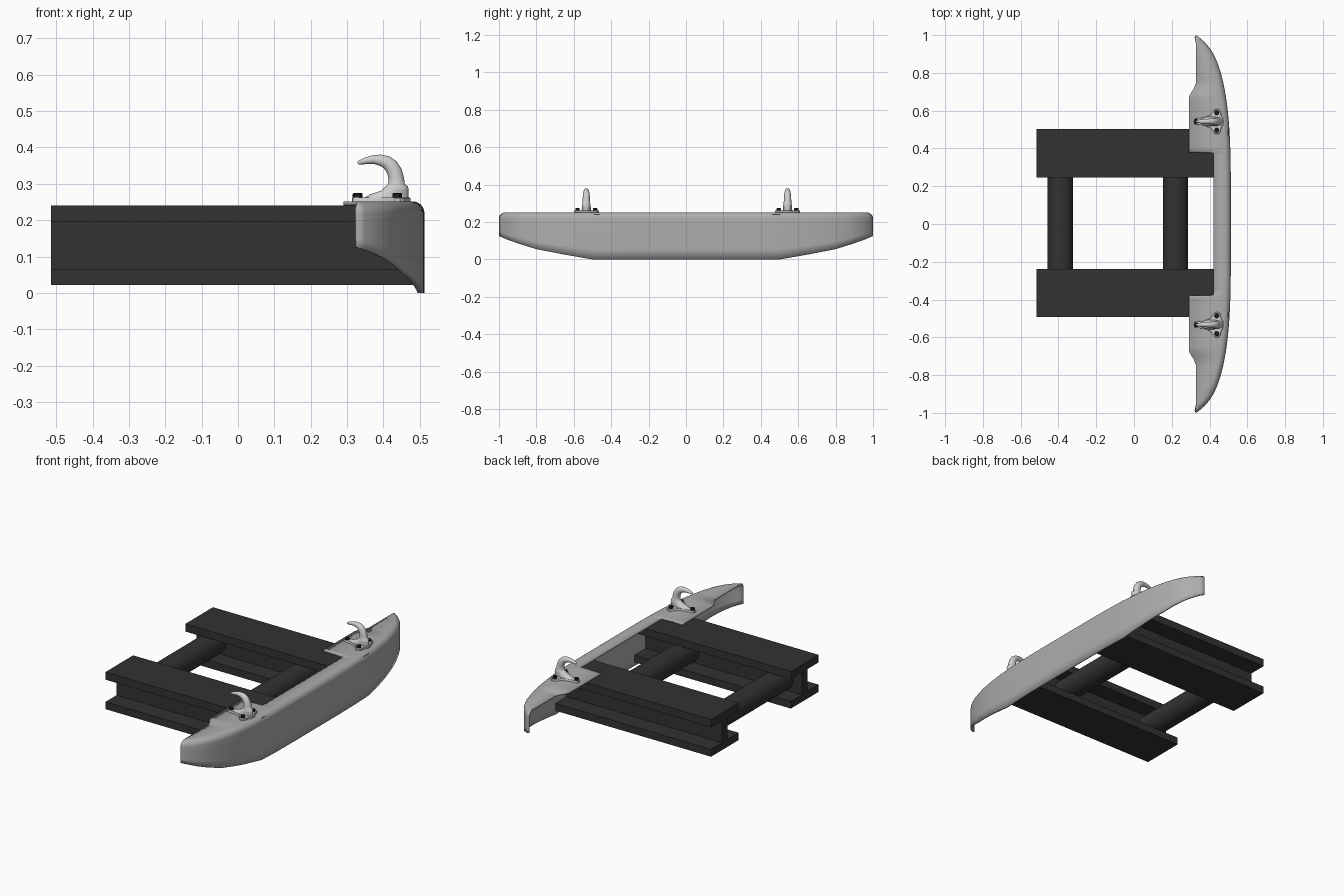
import bpy, bmesh, math
from mathutils import Vector

if "Cube" in bpy.data.objects:
    bpy.data.objects.remove(bpy.data.objects["Cube"])

Y0 = 0.005  # frame and hooks sit a hair off the bumper's centre line


def material(name, v):
    m = bpy.data.materials.new(name)
    m.diffuse_color = (v, v, v, 1)
    m.use_nodes = True
    m.node_tree.nodes["Principled BSDF"].inputs["Base Color"].default_value = m.diffuse_color
    return m


GREY = material("bumper grey", 0.42)
LIGHT = material("cast light grey", 0.62)
DARK = material("frame charcoal", 0.032)
BLACK = material("bolt black", 0.015)


def make(name, verts, faces, mat, smooth=None, fix=True):
    me = bpy.data.meshes.new(name)
    me.from_pydata([tuple(v) for v in verts], [], faces)
    bm = bmesh.new()
    bm.from_mesh(me)
    bmesh.ops.remove_doubles(bm, verts=bm.verts, dist=1e-5)
    if fix:
        bmesh.ops.recalc_face_normals(bm, faces=bm.faces)
    bm.to_mesh(me)
    bm.free()
    me.materials.append(mat)
    ob = bpy.data.objects.new(name, me)
    bpy.context.collection.objects.link(ob)
    if smooth:
        bpy.ops.object.select_all(action='DESELECT')
        bpy.context.view_layer.objects.active = ob
        ob.select_set(True)
        bpy.ops.object.shade_smooth_by_angle(angle=math.radians(smooth))
    return ob


def loft(name, rings, mat, smooth=None):
    # skin equal-sized closed rings and cap both ends
    n = len(rings[0])
    verts = [p for r in rings for p in r]
    faces = [(k * n + i, k * n + (i + 1) % n, (k + 1) * n + (i + 1) % n, (k + 1) * n + i)
             for k in range(len(rings) - 1) for i in range(n)]
    faces += [tuple(range(n))[::-1], tuple(range(len(verts) - n, len(verts)))]
    return make(name, verts, faces, mat, smooth)


def lerp_table(t, table):
    for (a, b), (c, d) in zip(table, table[1:]):
        if t <= c:
            return b + (d - b) * (t - a) / (c - a)
    return table[-1][1]


# --- bumper shell: sections swept along the curved front contour
TIP = 0.327


def contour(y):
    a = abs(y)
    return 0.513 - 0.128 * a**4 - 0.057 * a**18


def slope(y):
    a = abs(y)
    return -math.copysign(0.512 * a**3 + 1.026 * a**17, y)


INNER = [(0, .422), (.377, .422), (.379, .29), (.665, .29), (.68, .294),
         (.70, .305), (.72, .318), (.745, TIP), (2, TIP)]
BOTTOM = [(0, 0), (.5, 0), (.65, .026), (.8, .055), (.89, .083), (.95, .104), (1, .125)]

half = [i * 0.05 for i in range(1, 20)] + [.377, .379, .665, .68, .72, .745, .87,
                                           .89, .925, .965, .985, 1.0]
half = sorted(half)
stations = [-y for y in reversed(half)] + [0] + half
R, ARC, DROP = 0.033, 6, 4
verts, rows = [], len(stations)
for y in stations:
    s = slope(y)
    n = Vector((1, -s, 0)).normalized()
    sec = []
    zb = lerp_table(abs(y), BOTTOM)
    for k in range(ARC + 1):
        t = k / ARC * math.pi / 2
        p = Vector((contour(y), y, 0)) - n * R * (1 - math.sin(t))
        if p.x < TIP and s:
            p.y += (TIP - p.x) / s
            p.x = TIP
        sec.append(Vector((p.x, p.y, 0.252 - R * (1 - math.cos(t)))))
    edge = sec[0]
    xi = min(lerp_table(abs(y), INNER), edge.x)
    sec.insert(0, Vector((xi, edge.y if abs(y) > .9 else y, 0.252)))
    if abs(y) <= .9:
        sec[1].y = y
    low, top = sec[-1].copy(), 0.252 - R
    for k in range(1, DROP + 1):
        sec.append(Vector((low.x, low.y, top + (zb - top) * k / DROP)))
    verts += sec
m = len(sec)
faces = [(i * m + j, i * m + j + 1, (i + 1) * m + j + 1, (i + 1) * m + j)
         for i in range(rows - 1) for j in range(m - 1)]
bumper = make("bumper_shell", verts, faces, GREY, 35, fix=False)
sol = bumper.modifiers.new("thickness", 'SOLIDIFY')
sol.thickness, sol.offset = 0.011, -1

# --- frame rails: I-beam profile extruded along x
W, H = 0.128, 0.026
prof = [(-W, .022), (W, .022), (W, .065), (H, .065), (H, .195), (W, .195), (W, .24),
        (-W, .24), (-W, .195), (-H, .195), (-H, .065), (-W, .065)]
for side, nm in ((1, "back"), (-1, "front")):
    yc = Y0 + side * 0.37
    loft("frame_rail_" + nm, [[(x, yc + p, z) for p, z in prof] for x in (-0.515, 0.5)], DARK)

# --- round cross tubes
for x, nm in ((-0.39, "rear"), (0.22, "fore")):
    loft("cross_tube_" + nm,
         [[(x + .067 * math.cos(a), y, .13 + .067 * math.sin(a))
           for a in [i * math.tau / 40 for i in range(40)]] for y in (Y0 - .36, Y0 + .36)],
         DARK, 35)

# --- tow hooks with lobed base plates and hex bolts
plate = [(.313, 0), (.317, .012), (.33, .017), (.37, .021), (.405, .034), (.422, .058),
         (.432, .067), (.446, .067), (.457, .058), (.46, .045), (.463, .03), (.472, .018),
         (.475, 0)]
outline = plate + [(x, -y) for x, y in plate[-2:0:-1]]
# hook path: x, z, tilt of section (deg), half width in plane, half width across
path = [(.405, .258, 0, .064, .026), (.415, .27, 0, .054, .024), (.431, .281, 0, .038, .024),
        (.437, .293, 0, .031, .023), (.436, .299, 0, .023, .021), (.435, .315, 5, .0215, .02),
        (.431, .332, 25, .021, .019), (.422, .348, 45, .020, .018), (.409, .359, 65, .018, .016),
        (.392, .365, 85, .0155, .014), (.372, .3665, 98, .012, .012),
        (.350, .363, 105, .009, .010), (.334, .3585, 107, .006, .007),
        (.329, .357, 107, .003, .004)]
for side, nm in ((1, "back"), (-1, "front")):
    yc = Y0 + side * 0.538
    loft("hook_plate_" + nm, [[(.4 + (x - .4) * s, yc + y * s, z) for x, y in outline]
                              for s, z in ((1, .249), (1, .26), (.96, .263))], LIGHT, 35)
    rings = []
    for x, z, tilt, a, b in path:
        t = math.radians(tilt)
        rings.append([(x + a * math.cos(q) * math.cos(t), yc + b * math.sin(q),
                       z + a * math.cos(q) * math.sin(t))
                      for q in [i * math.tau / 24 for i in range(24)]])
    loft("tow_hook_" + nm, rings, LIGHT, 50)
    for i, (x, dy) in enumerate(((.329, 0), (.438, .047), (.438, -.047))):
        loft("hook_bolt_%s_%d" % (nm, i + 1),
             [[(x + r * math.cos(k * math.tau / 6), yc + dy + r * math.sin(k * math.tau / 6), z)
               for k in range(6)] for r, z in ((.0135, .26), (.0135, .272), (.011, .275))], BLACK)
